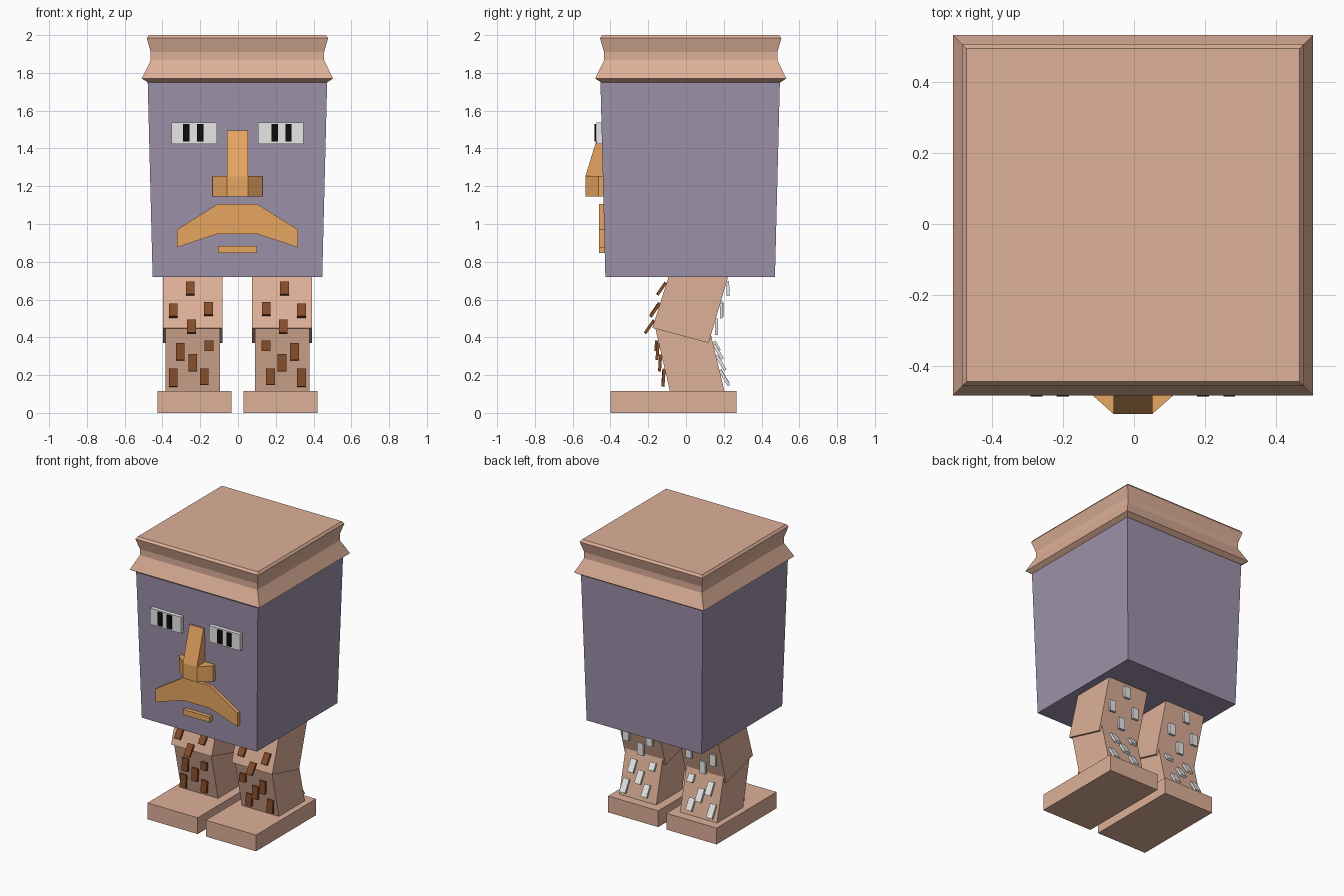
import bpy, bmesh, math
from mathutils import Matrix, Vector

cube = bpy.data.objects.get("Cube")
if cube:
    bpy.data.objects.remove(cube, do_unlink=True)

CX = -0.003  # symmetry plane of the figure


def material(name, rgb):
    linear = [((c / 255 + 0.055) / 1.055) ** 2.4 for c in rgb]
    m = bpy.data.materials.new(name)
    m.use_nodes = True
    m.diffuse_color = (*linear, 1)
    m.node_tree.nodes["Principled BSDF"].inputs["Base Color"].default_value = (*linear, 1)
    return m


skin = material("skin", (222, 176, 152))
purple = material("purple", (157, 145, 170))
orange = material("orange", (250, 179, 106))
brown = material("brown", (132, 76, 42))
white = material("white", (231, 231, 231))
black = material("black", (12, 12, 12))


def finish(name, bm, mat):
    bmesh.ops.recalc_face_normals(bm, faces=bm.faces)
    mesh = bpy.data.meshes.new(name)
    bm.to_mesh(mesh)
    bm.free()
    mesh.materials.append(mat)
    obj = bpy.data.objects.new(name, mesh)
    obj.location.x = CX
    bpy.context.collection.objects.link(obj)
    return obj


def prism(name, profile, axis, lo, hi, mat):
    """Extrude a 2D profile along an axis (the profile uses the other two)."""
    bm = bmesh.new()
    rings = []
    for t in (lo, hi):
        ring = []
        for p in profile:
            co = list(p)
            co.insert(axis, t)
            ring.append(bm.verts.new(co))
        rings.append(ring)
        bm.faces.new(ring)
    for i in range(len(profile)):
        j = (i + 1) % len(profile)
        bm.faces.new((rings[0][i], rings[0][j], rings[1][j], rings[1][i]))
    return finish(name, bm, mat)


def box(name, x, y, z, mat):
    corners = [(x[0], z[0]), (x[1], z[0]), (x[1], z[1]), (x[0], z[1])]
    return prism(name, corners, 1, y[0], y[1], mat)


def square_loft(name, rings, cy, mat):
    """Stack square rings given as (half width, height)."""
    bm = bmesh.new()
    loops = [[bm.verts.new((sx * h, cy + sy * h, z))
              for sx, sy in ((-1, -1), (1, -1), (1, 1), (-1, 1))] for h, z in rings]
    bm.faces.new(loops[0])
    bm.faces.new(loops[-1])
    for a, b in zip(loops, loops[1:]):
        for i in range(4):
            j = (i + 1) % 4
            bm.faces.new((a[i], a[j], b[j], b[i]))
    return finish(name, bm, mat)


def mirrored(half):
    """Complete a right-half outline across x = 0."""
    return half + [(-x, v) for x, v in reversed(half)]


# Head and flared hat
square_loft("head", [(0.449, 0.72), (0.475, 1.75)], 0.022, purple)
square_loft("hat", [(0.475, 1.75), (0.506, 1.77), (0.459, 1.867), (0.459, 1.91),
                    (0.48, 1.984), (0.468, 2.0)], 0.025, skin)

# Nose: sloping bridge with wedge nostrils either side
prism("nose_bridge", [(-0.40, 1.495), (-0.458, 1.495), (-0.533, 1.252),
                      (-0.533, 1.145), (-0.40, 1.145)], 0, -0.055, 0.055, orange)
for s, side in ((-1, "right"), (1, "left")):
    prism(side + "_nostril", [(s * 0.055, -0.533), (s * 0.133, -0.464),
                              (s * 0.133, -0.40), (s * 0.055, -0.40)],
          2, 1.145, 1.255, orange)

# Moustache and lower lip
prism("moustache", mirrored([(0.106, 1.105), (0.32, 0.97), (0.32, 0.876), (0.106, 0.947)]),
      1, -0.46, -0.40, orange)
box("lower_lip", (-0.104, 0.104), (-0.46, -0.40), (0.846, 0.884), orange)

# Leg side outlines (y, z): front top, front bottom, back bottom, back top
UPPER = [(-0.08, 0.76), (-0.178, 0.45), (0.12, 0.37), (0.234, 0.76)]
LOWER = [(-0.165, 0.46), (-0.082, 0.10), (0.207, 0.10), (0.128, 0.43)]

# Hair tufts: distance from the centre, height, length
UPPER_TUFTS = [(0.249, 0.658, 0.08), (0.339, 0.541, 0.08),
               (0.153, 0.55, 0.08), (0.243, 0.456, 0.085)]
LOWER_TUFTS = [(0.302, 0.324, 0.09), (0.151, 0.355, 0.055), (0.236, 0.265, 0.09),
               (0.339, 0.186, 0.095), (0.175, 0.191, 0.085)]


def tufts(name, s, back, mat):
    bm = bmesh.new()
    out = 1 if back else -1
    for outline, places in ((UPPER, UPPER_TUFTS), (LOWER, LOWER_TUFTS)):
        top, bottom = (outline[3], outline[2]) if back else (outline[0], outline[1])
        slope = (bottom[0] - top[0]) / (top[1] - bottom[1])
        # each tuft hangs from the surface, its lower end standing away
        angle = math.atan(slope) + out * math.radians(17)
        for x, z, length in places:
            y = top[0] + slope * (top[1] - z) + out * 0.017
            place = (Matrix.Translation(Vector((s * x, y, z)))
                     @ Matrix.Rotation(angle, 4, "X")
                     @ Matrix.Diagonal((0.046, 0.016, length, 1)))
            bmesh.ops.create_cube(bm, size=1, matrix=place)
    return finish(name, bm, mat)


for s, side in ((-1, "right"), (1, "left")):
    # Eye block with two dark bars
    box(side + "_eye", sorted((s * 0.109, s * 0.35)), (-0.475, -0.42), (1.423, 1.538), white)
    for n, (a, b) in enumerate(((0.18, 0.214), (0.254, 0.287))):
        box(f"{side}_pupil_{n + 1}", sorted((s * a, s * b)), (-0.485, -0.4755),
            (1.436, 1.53), black)
    # Leg, foot and hair
    prism(side + "_upper_leg", UPPER, 0, s * 0.078, s * 0.395, skin)
    prism(side + "_lower_leg", LOWER, 0, s * 0.093, s * 0.382, skin)
    box(side + "_foot", sorted((s * 0.032, s * 0.424)), (-0.40, 0.268), (0, 0.115), skin)
    tufts(side + "_front_hair", s, False, brown)
    tufts(side + "_back_hair", s, True, white)
